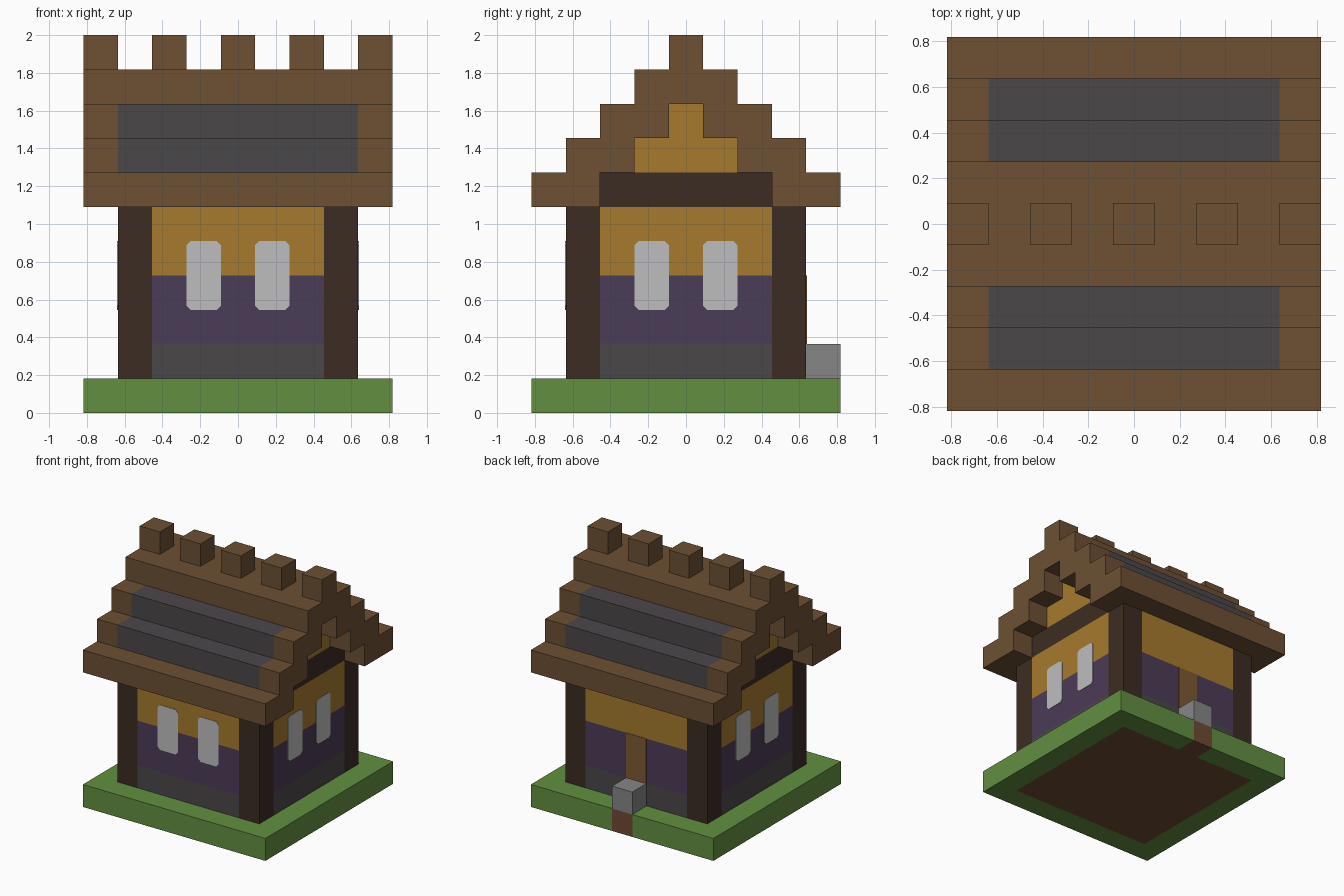
import bpy, bmesh
from mathutils import Matrix, Vector
from math import pi

if "Cube" in bpy.data.objects:
    bpy.data.objects.remove(bpy.data.objects["Cube"])

U = 2 / 11          # edge of one building block
PLATE = 0.02        # plate thickness in blocks


def material(name, code):
    rgb = [int(code[i:i + 2], 16) / 255 for i in (0, 2, 4)]
    lin = [c / 12.92 if c <= 0.04045 else ((c + 0.055) / 1.055) ** 2.4 for c in rgb]
    m = bpy.data.materials.new(name)
    m.use_nodes = True
    m.diffuse_color = (*lin, 1)
    m.node_tree.nodes["Principled BSDF"].inputs["Base Color"].default_value = (*lin, 1)
    return m


grass = material("grass green", "628f40")
soil = material("soil brown", "6e4a33")
timber = material("dark timber", "3b2c22")
slate = material("slate grey", "4b474a")
purple = material("purple plaster", "4b3c57")
gold = material("golden plaster", "a67a2e")
pane = material("window white", "bdbebd")
stone = material("step stone", "868686")
roof = material("roof brown", "6d5033")
door_wood = material("door wood", "7c5a33")


def finish(name, bm, mat):
    bm.transform(Matrix.Scale(U, 4))
    bmesh.ops.recalc_face_normals(bm, faces=bm.faces)
    mesh = bpy.data.meshes.new(name)
    bm.to_mesh(mesh)
    bm.free()
    mesh.materials.append(mat)
    obj = bpy.data.objects.new(name, mesh)
    bpy.context.collection.objects.link(obj)


def blocks(name, mat, *boxes):
    """One object from boxes given as (x range, y range, z range) in blocks."""
    bm = bmesh.new()
    for box in boxes:
        size = Vector([b - a for a, b in box])
        mid = Vector([(a + b) / 2 for a, b in box])
        place = Matrix.Translation(mid) @ Matrix.Diagonal(size).to_4x4()
        bmesh.ops.create_cube(bm, size=1, matrix=place)
    finish(name, bm, mat)


def both(near, far):
    """A range and its mirror image."""
    return [(near, far), (-far, -near)]


FULL, HOUSE, WALL, MID = (-4.5, 4.5), (-3.5, 3.5), (-2.5, 2.5), (-.5, .5)
EDGE, BACK = (0, 1), (3.5, 4.5)

# Ground: grass border around soil, with a path block at the back
blocks("grass_border", grass, (FULL, (-4.5, -3.5), EDGE),
       *[(x, HOUSE, EDGE) for x in both(3.5, 4.5)],
       *[(x, BACK, EDGE) for x in both(.5, 4.5)])
blocks("soil_bed", soil, (HOUSE, HOUSE, EDGE), (MID, BACK, EDGE))
blocks("door_step", stone, (MID, BACK, (1, 2)))

# Corner posts and gable beams
blocks("corner_posts", timber,
       *[(x, y, (1, 6)) for x in both(2.5, 3.5) for y in both(2.5, 3.5)])
blocks("gable_beams", timber, *[(x, WALL, (6, 7)) for x in both(2.5, 3.5)])

# Wall bands between the posts on all four sides
for name, mat, z in (("stone_footing", slate, (1, 2)),
                     ("lower_wall", purple, (2, 4)),
                     ("upper_wall", gold, (4, 6))):
    blocks(name, mat, *[(x, WALL, z) for x in both(2.5, 3.5)],
           *[(WALL, y, z) for y in both(2.5, 3.5)])

# Stepped gable walls
blocks("gable_walls", gold,
       *[(x, y, z) for x in both(2.5, 3.5)
         for y, z in (((-1.5, 1.5), (7, 8)), (MID, (8, 9)))])

# Door plate on the back wall
blocks("back_door", door_wood, (MID, (3.5, 3.5 + PLATE), (1, 4)))


def window(name, angle, offset):
    """Thin pane with clipped corners, on the front wall turned by angle."""
    c = 0.12
    outline = []
    for sx, sz in ((-1, -1), (1, -1), (1, 1), (-1, 1)):
        corner = [(sx * .5, sz * (1 - c)), (sx * (.5 - c), sz)]
        outline += corner if sx * sz > 0 else corner[::-1]
    bm = bmesh.new()
    face = bm.faces.new([bm.verts.new((x + offset, -3.5, z + 4)) for x, z in outline])
    ext = bmesh.ops.extrude_face_region(bm, geom=[face])["geom"]
    bmesh.ops.translate(bm, vec=(0, -PLATE, 0),
                        verts=[v for v in ext if isinstance(v, bmesh.types.BMVert)])
    bm.transform(Matrix.Rotation(angle, 4, "Z"))
    finish(name, bm, pane)


for side, angle in (("front", 0), ("left", pi / 2), ("right", -pi / 2)):
    for i, offset in enumerate((-1, 1)):
        window(f"{side}_window_{i + 1}", angle, offset)

# Roof: eaves, slate courses with brown ends, ridge and crest blocks
blocks("roof_eaves", roof, *[(FULL, y, (6, 7)) for y in both(2.5, 4.5)])
for n, z in enumerate((7, 8)):
    sides = both(1.5 - n, 3.5 - n)
    blocks(f"roof_slates_{n + 1}", slate, *[(HOUSE, y, (z, z + 1)) for y in sides])
    blocks(f"roof_ends_{n + 1}", roof,
           *[(x, y, (z, z + 1)) for x in both(3.5, 4.5) for y in sides])
blocks("roof_ridge", roof, (FULL, (-1.5, 1.5), (9, 10)))
blocks("ridge_crest", roof, *[((x - .5, x + .5), MID, (10, 11)) for x in range(-4, 5, 2)])
